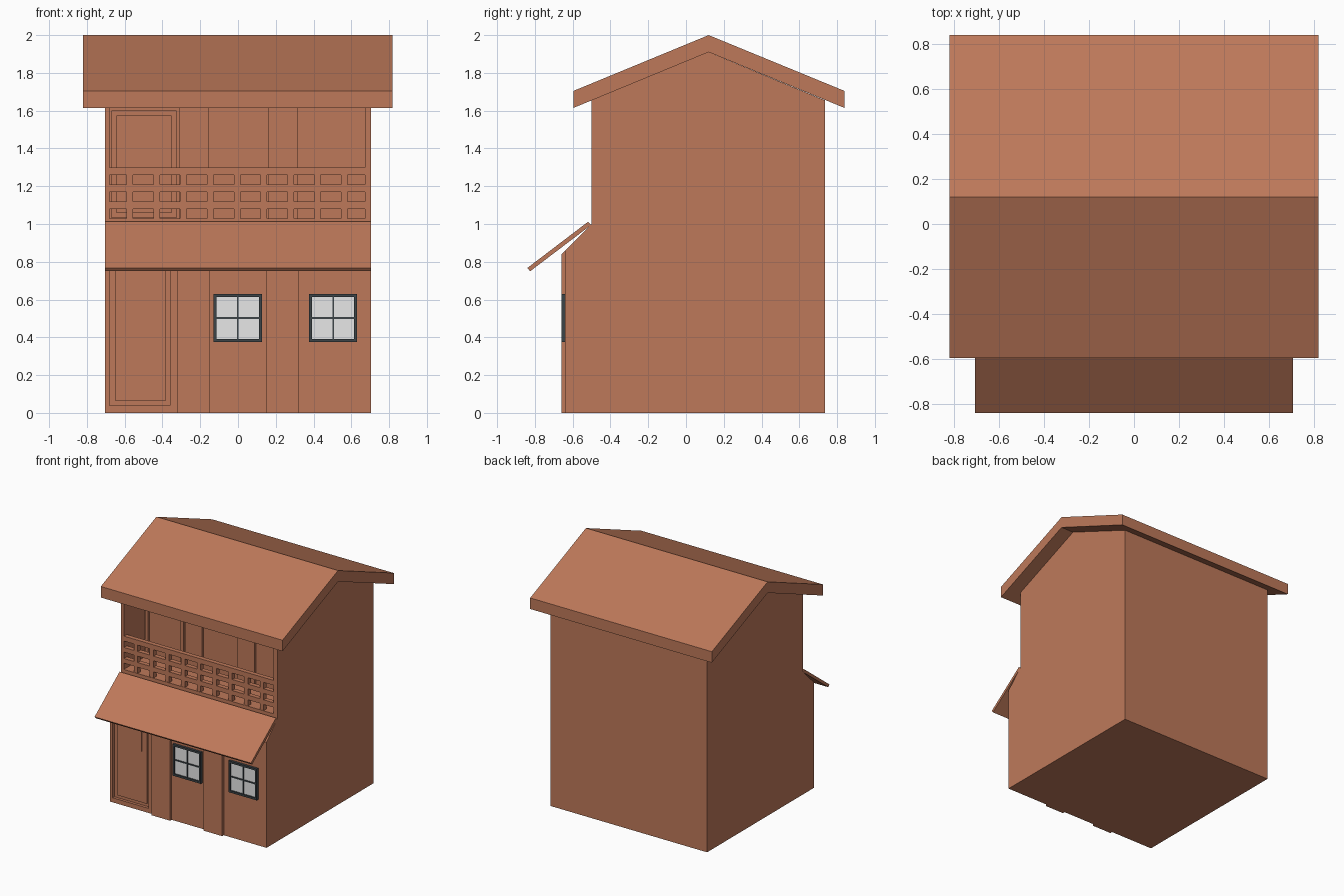
import bpy, bmesh

if "Cube" in bpy.data.objects:
    bpy.data.objects.remove(bpy.data.objects["Cube"])


def material(name, rgb):
    m = bpy.data.materials.new(name)
    m.diffuse_color = (*rgb, 1)
    m.use_nodes = True
    m.node_tree.nodes["Principled BSDF"].inputs["Base Color"].default_value = m.diffuse_color
    return m


CLAY = material("terracotta", (0.515, 0.191, 0.102))
DARK = material("dark window frame", (0.045, 0.056, 0.063))
GLASS = material("pale glass", (0.8, 0.8, 0.8))


def finish(name, bm, mat):
    bmesh.ops.recalc_face_normals(bm, faces=bm.faces)
    me = bpy.data.meshes.new(name)
    bm.to_mesh(me)
    bm.free()
    me.materials.append(mat)
    ob = bpy.data.objects.new(name, me)
    bpy.context.scene.collection.objects.link(ob)
    return ob


def prism(name, profile, x0, x1, mat=CLAY):
    """Extrude a (y, z) profile along x."""
    bm = bmesh.new()
    face = bm.faces.new([bm.verts.new((x0, y, z)) for y, z in profile])
    ext = bmesh.ops.extrude_face_region(bm, geom=[face])
    verts = [v for v in ext["geom"] if isinstance(v, bmesh.types.BMVert)]
    bmesh.ops.translate(bm, vec=(x1 - x0, 0, 0), verts=verts)
    return finish(name, bm, mat)


def boxes(name, items, mat=CLAY):
    """One object from boxes given as (x0, x1, y0, y1, z0, z1)."""
    bm = bmesh.new()
    for x0, x1, y0, y1, z0, z1 in items:
        for v in bmesh.ops.create_cube(bm, size=1)["verts"]:
            v.co = ((x0 + x1) / 2 + v.co.x * (x1 - x0),
                    (y0 + y1) / 2 + v.co.y * (y1 - y0),
                    (z0 + z1) / 2 + v.co.z * (z1 - z0))
    return finish(name, bm, mat)


def ring(x0, x1, z0, z1, w, y0, y1):
    """Four boxes forming a rectangular frame."""
    return [(x0, x0 + w, y0, y1, z0, z1), (x1 - w, x1, y0, y1, z0, z1),
            (x0 + w, x1 - w, y0, y1, z0, z0 + w), (x0 + w, x1 - w, y0, y1, z1 - w, z1)]


def cut(target, items):
    for item in items:
        cutter = boxes("cutter", [item])
        cutter.hide_render = True
        mod = target.modifiers.new("cut", 'BOOLEAN')
        mod.operation = 'DIFFERENCE'
        mod.solver = 'EXACT'
        mod.object = cutter
        bpy.context.view_layer.objects.active = target
        bpy.ops.object.modifier_apply(modifier=mod.name)
        bpy.data.objects.remove(cutter)


# House body with balcony recess and ground door recess
body = prism("house_body", [(-0.64, 0), (-0.64, 0.86), (-0.5, 1.0), (-0.5, 1.655), (0.12, 1.91),
                            (0.735, 1.655), (0.735, 0)], -0.705, 0.705)
cut(body, [(-0.68, 0.672, -0.7, -0.22, 1.03, 1.645),
           (-0.68, -0.36, -0.7, -0.622, 0.04, 0.79)])

# Gable roof slab and awning over the ground floor
prism("roof", [(-0.595, 1.615), (-0.595, 1.705), (0.12, 2.0), (0.838, 1.705),
               (0.838, 1.615), (0.12, 1.91)], -0.82, 0.818)
prism("awning", [(-0.518, 1.012), (-0.84, 0.767), (-0.825, 0.75), (-0.502, 0.995)], -0.705, 0.705)

# Raised wall piers on both floors
for i, x in enumerate((-0.32, 0.15)):
    prism(f"ground_pier_{i}", [(-0.66, 0), (-0.66, 0.84), (-0.63, 0.87), (-0.63, 0)], x, x + 0.17)
    boxes(f"balcony_pier_{i}", [(x + 0.01, x + 0.165, -0.24, -0.21, 1.025, 1.65)])

# Ground door: casing, leaf and small panel
boxes("ground_door_casing", ring(-0.70, -0.335, 0.02, 0.81, 0.02, -0.645, -0.63))
boxes("ground_door_leaf", [(-0.65, -0.38, -0.632, -0.615, 0.065, 0.77)])
boxes("ground_door_panel", [(-0.61, -0.425, -0.637, -0.63, 0.48, 0.71)])

# Balcony door: casing and leaf
boxes("balcony_door_casing", ring(-0.67, -0.325, 1.032, 1.6, 0.028, -0.24, -0.21))
boxes("balcony_door_leaf", [(-0.64, -0.35, -0.227, -0.21, 1.045, 1.57)])

# Balcony railing: three rails and rows of short balusters
Y0, Y1 = -0.497, -0.46
rails = [(-0.682, 0.674, Y0, Y1, z0, z1) for z0, z1 in ((1.08, 1.118), (1.17, 1.208), (1.26, 1.3))]
posts = []
for i in range(9):
    x = -0.573 + 0.142 * i
    for z0, z1 in ((1.03, 1.08), (1.118, 1.17), (1.208, 1.26)):
        posts.append((x - 0.017, x + 0.017, Y0, Y1, z0, z1))
boxes("balcony_railing", rails + posts)

# Two ground windows
for i, cx in enumerate((-0.002, 0.503)):
    x0, x1, z0, z1 = cx - 0.128, cx + 0.128, 0.374, 0.63
    cz = (z0 + z1) / 2
    bars = [(cx - 0.004, cx + 0.004, -0.654, -0.64, z0 + 0.015, z1 - 0.015),
            (x0 + 0.015, x1 - 0.015, -0.655, -0.64, cz - 0.005, cz + 0.005)]
    boxes(f"window_frame_{i}", ring(x0, x1, z0, z1, 0.016, -0.66, -0.635) + bars, DARK)
    boxes(f"window_glass_{i}", [(x0 + 0.01, x1 - 0.01, -0.648, -0.639, z0 + 0.01, z1 - 0.01)], GLASS)
